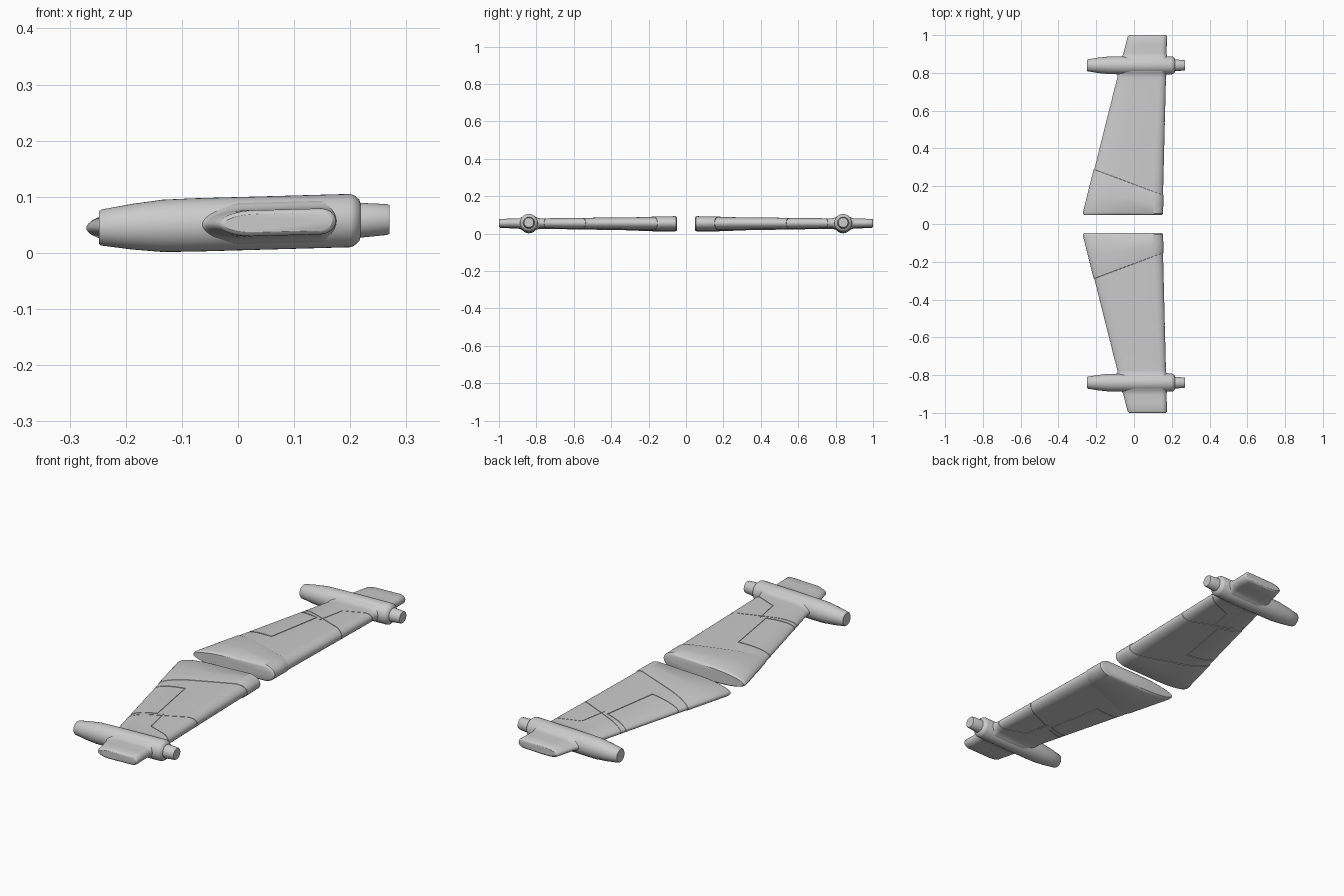
import bpy, bmesh, math
from mathutils import Matrix, Vector

if "Cube" in bpy.data.objects:
    bpy.data.objects.remove(bpy.data.objects["Cube"])

N = 48          # points around the airfoil
ENGINE_Y = 0.84


def make(name, bm):
    bmesh.ops.recalc_face_normals(bm, faces=bm.faces)
    me = bpy.data.meshes.new(name)
    bm.to_mesh(me)
    bm.free()
    ob = bpy.data.objects.new(name, me)
    bpy.context.collection.objects.link(ob)
    return ob


def loft(name, rings):
    bm = bmesh.new()
    loops = [[bm.verts.new(p) for p in ring] for ring in rings]
    n = len(loops[0])
    for a, b in zip(loops, loops[1:]):
        for i in range(n):
            j = (i + 1) % n
            bm.faces.new((a[i], a[j], b[j], b[i]))
    bm.faces.new(loops[0])
    bm.faces.new(loops[-1])
    return make(name, bm)


def mid_z(x):
    return 0.052 + 0.028 * x     # everything rises slightly to the rear


def wing_point(a, y, grow):
    t = (y - 0.05) / 0.95
    x0 = -0.271 + 0.239 * t - grow
    x1 = 0.151 + 0.024 * t + grow
    half = 0.0355 - 0.0125 * t + grow
    nose = 0.42 - 0.12 * t
    c, s = math.cos(a), math.sin(a)
    u = nose + nose * c if c < 0 else 0.86 + 0.14 * c
    x = x0 + (x1 - x0) * u
    return Vector((x, y, mid_z(x) + half * s))


ANGLES = [(i + 0.5) * 2 * math.pi / N for i in range(N)]


def section(y, grow=0.0):
    return [wing_point(a, y, grow) for a in ANGLES]


def seam_section(f, grow):
    # f=0 at the root, f=1 on the slanted seam
    ring = []
    for a in ANGLES:
        y = 0.2
        for _ in range(8):
            x = wing_point(a, y, grow).x
            y = 0.048 + f * (0.155 + (0.15 - x) * 0.375 - 0.048)
        ring.append(wing_point(a, y, grow))
    return ring


def flare(y):
    d = max(0.0, abs(y - ENGINE_Y) - 0.03)
    return 0.012 * max(0.0, 1 - d / 0.035) ** 2


def boolean(ob, other, op):
    m = ob.modifiers.new(op.lower(), 'BOOLEAN')
    m.operation = op
    m.solver = 'EXACT'
    m.use_self = True
    m.object = other
    bpy.context.view_layer.objects.active = ob
    bpy.ops.object.modifier_apply(modifier=m.name)


def finish(ob):
    m = ob.modifiers.new("mirror", 'MIRROR')
    m.use_axis = (False, True, False)
    bpy.ops.object.select_all(action='DESELECT')
    ob.select_set(True)
    bpy.context.view_layer.objects.active = ob
    bpy.ops.object.shade_smooth_by_angle(angle=math.radians(32))


# outer wing panel with fillets swelling into the engine
ys = [0.1, 0.2, 0.3, 0.4, 0.5, 0.6, 0.7, 0.775, 0.782, 0.789, 0.796, 0.803,
      0.81, 0.87, 0.877, 0.884, 0.891, 0.898, 0.905, 0.95, 0.992]
wing = loft("wing", [section(y, flare(y)) for y in ys]
            + [section(0.997, -0.0025), section(1.0, -0.007)])

# panel seams: thin cuts stopped by a slightly smaller core
LINES = [((-0.22, 0.343), (-0.05, 0.32), 0.005),
         ((-0.05, 0.32), (-0.005, 0.59), 0.005),
         ((-0.005, 0.59), (-0.14, 0.633), 0.005),
         ((-0.14, 0.664), (0.2, 0.522), 0.003),
         ((0.2, 0.77), (0.045, 0.71), 0.0025),
         ((0.045, 0.71), (0.02, 0.58), 0.0025)]
bm = bmesh.new()
for i, (p, q, w) in enumerate(LINES):
    p, q = Vector(p), Vector(q)
    d, c = q - p, (p + q) / 2
    mat = (Matrix.Translation((c.x, c.y, 0.05))
           @ Matrix.Rotation(math.atan2(d.y, d.x), 4, 'Z')
           @ Matrix.Diagonal((d.length + w, w, 0.3 + 0.01 * i, 1)))
    bmesh.ops.create_cube(bm, size=1, matrix=mat)
cutter = make("seam_cutter", bm)
core = loft("wing_core", [section(0.12 + 0.083 * i, -0.0025) for i in range(11)])
boolean(wing, cutter, 'DIFFERENCE')
boolean(wing, core, 'UNION')
for helper in (cutter, core):
    bpy.data.objects.remove(helper)
finish(wing)

# thicker inner wing ending on the slanted seam
root = loft("wing_root", [seam_section(0, -0.006), seam_section(0.02, -0.001),
                          seam_section(0.06, 0.003), seam_section(0.5, 0.003),
                          seam_section(0.96, 0.003), seam_section(0.99, 0.002),
                          seam_section(1.0, -0.001)])
finish(root)

# engine pod with stepped exhaust
POD = [(-0.248, 0.029), (-0.244, 0.032), (-0.19, 0.0405), (-0.135, 0.0465),
       (-0.08, 0.0475), (0.2, 0.0475), (0.207, 0.045), (0.216, 0.037),
       (0.218, 0.031), (0.266, 0.0275), (0.27, 0.0255)]
S = 40
pod = loft("engine_pod", [[(x, ENGINE_Y + r * math.cos(2 * math.pi * k / S),
                            mid_z(x) + r * math.sin(2 * math.pi * k / S))
                           for k in range(S)] for x, r in POD])
finish(pod)
